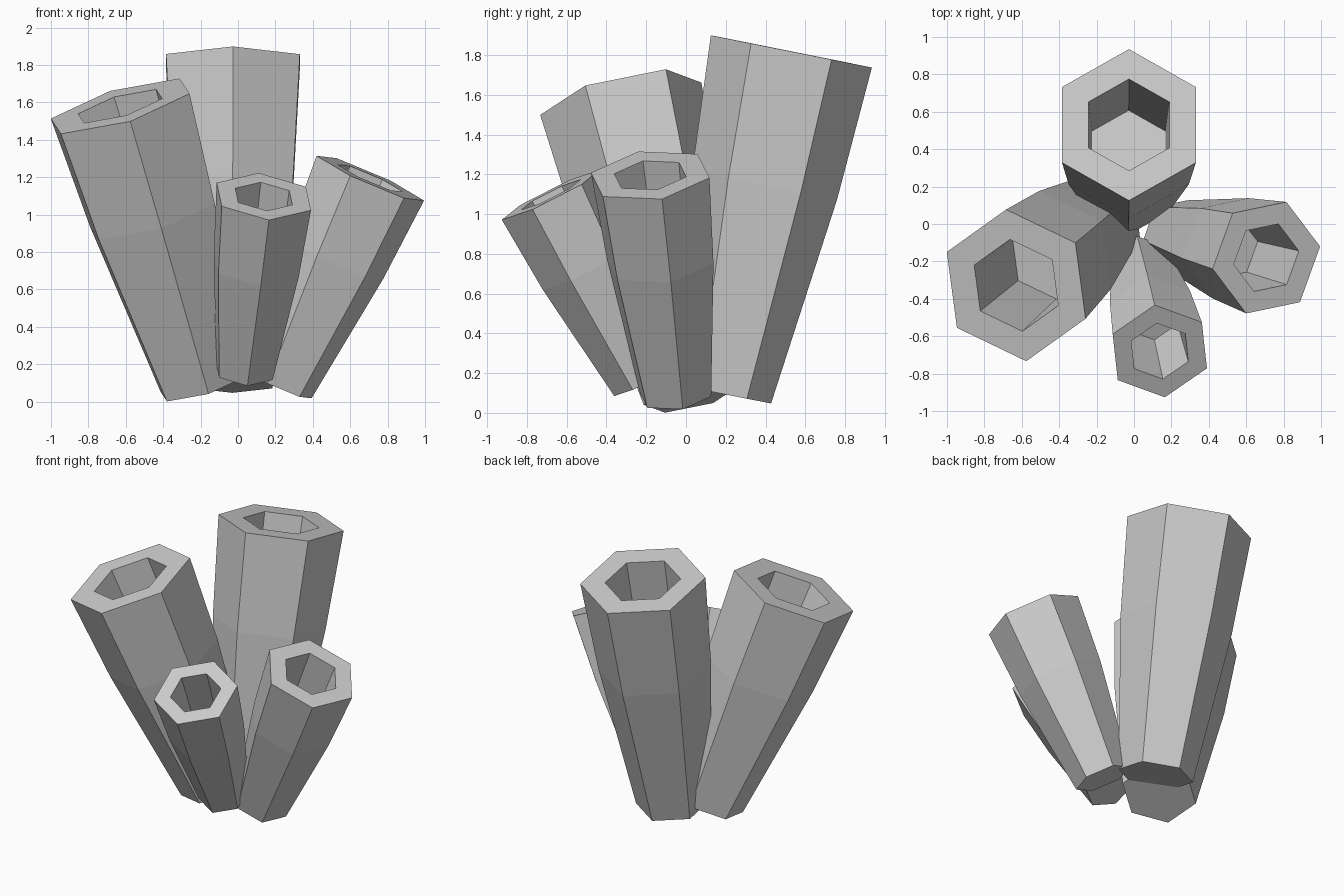
import bpy, bmesh, math
from mathutils import Vector

if "Cube" in bpy.data.objects:
    bpy.data.objects.remove(bpy.data.objects["Cube"])

SIDES = 6
# (position along the axis, share of the rim radius): outer wall up, over the rim, down the hole
PROFILE = [(0, 0.60), (0.61, 0.90), (1, 1), (1, 0.605), (0.58, 0.55)]


def tube(name, base, top, radius, corner):
    """Hollow six-sided tube from base to top; corner points towards one rim vertex."""
    base, top = Vector(base), Vector(top)
    axis = (top - base).normalized()
    u = Vector(corner)
    u = (u - axis * u.dot(axis)).normalized()
    v = axis.cross(u)
    bm = bmesh.new()
    rings = []
    for t, share in PROFILE:
        centre = base.lerp(top, t)
        ring = []
        for i in range(SIDES):
            a = math.tau * i / SIDES
            ring.append(bm.verts.new(centre + radius * share * (u * math.cos(a) + v * math.sin(a))))
        rings.append(ring)
    for lower, upper in zip(rings, rings[1:]):
        for i in range(SIDES):
            j = (i + 1) % SIDES
            bm.faces.new((lower[i], lower[j], upper[j], upper[i]))
    bm.faces.new(rings[0][::-1])   # closed foot
    bm.faces.new(rings[-1])        # floor of the hole
    mesh = bpy.data.meshes.new(name)
    bm.to_mesh(mesh)
    bm.free()
    obj = bpy.data.objects.new(name, mesh)
    bpy.context.collection.objects.link(obj)


# Four tubes fanning out from a shared foot
tube("back_tube", (-0.03, 0.185, 0.096), (-0.027, 0.53, 1.818), 0.413, (0, 0.405, -0.083))
tube("left_tube", (-0.19, 0.03, 0.09), (-0.63, -0.328, 1.58), 0.417, (0.3175, 0.2275, 0.145))
tube("right_tube", (0.221, -0.052, 0.09), (0.7075, -0.18, 1.195), 0.317, (0.2875, 0.06, -0.12))
tube("front_tube", (0.034, -0.213, 0.16), (0.138, -0.68, 1.097), 0.278, (-0.027, 0.245, 0.125))
